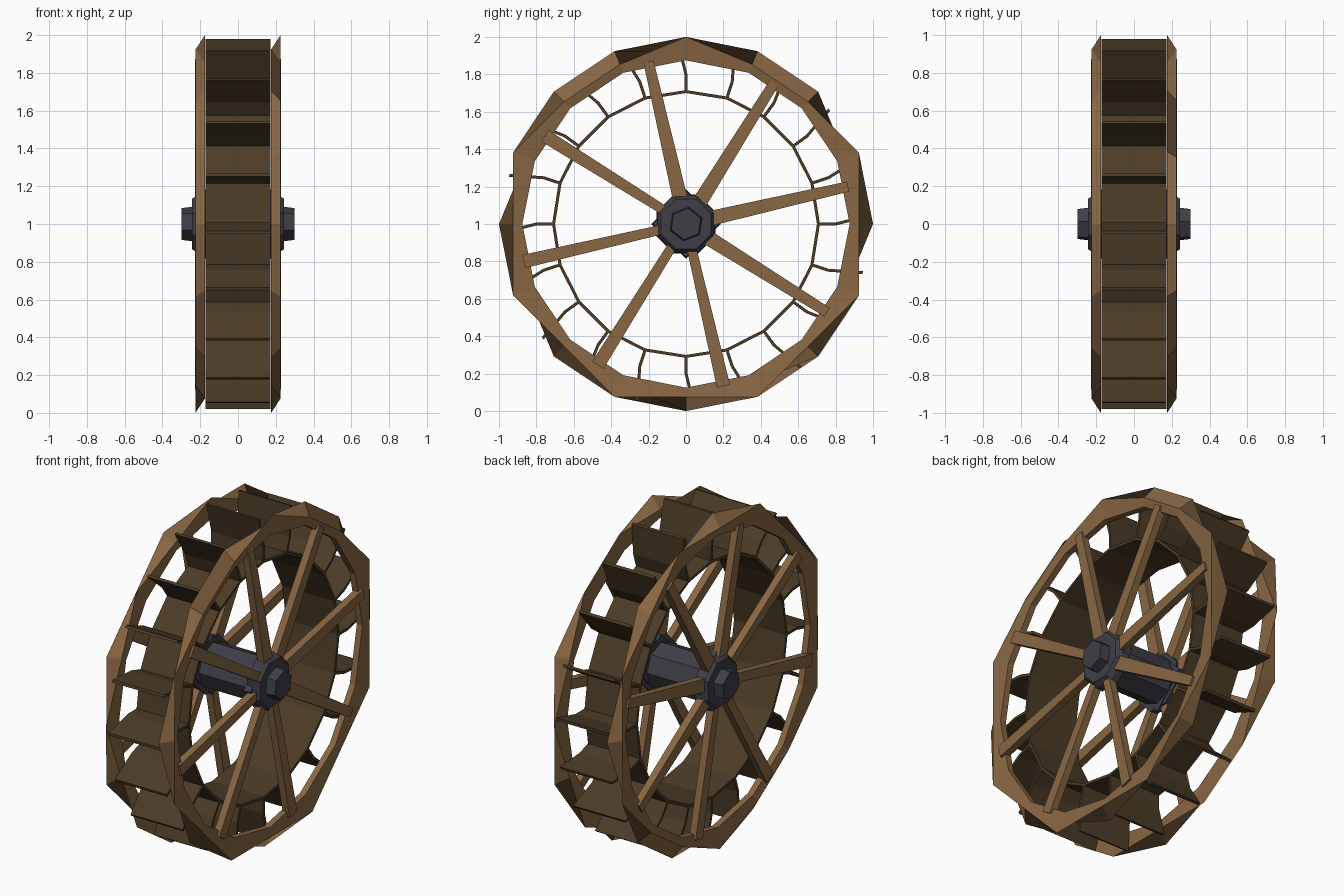
import bpy
import bmesh
from math import sin, cos, radians, pi
from mathutils import Vector

cube = bpy.data.objects.get("Cube")
if cube:
    bpy.data.objects.remove(cube, do_unlink=True)


def material(name, rgb):
    m = bpy.data.materials.new(name)
    m.use_nodes = True
    m.diffuse_color = (*rgb, 1)
    bsdf = m.node_tree.nodes["Principled BSDF"]
    bsdf.inputs["Base Color"].default_value = (*rgb, 1)
    bsdf.inputs["Roughness"].default_value = 0.9
    return m


oak = material("oak brown", (0.25, 0.135, 0.057))
dark_wood = material("dark wet wood", (0.072, 0.045, 0.020))
iron = material("dark iron", (0.049, 0.048, 0.062))


def polar(x, r, a):
    """Point on the wheel: a is measured from the top towards +y."""
    return Vector((x, r * sin(a), 1 + r * cos(a)))


def bridge(bm, loops, ring=False):
    """Skin equal loops of points; ring joins last to first, else ends are capped."""
    rows = [[bm.verts.new(p) for p in loop] for loop in loops]
    n = len(rows[0])
    for i in range(len(rows) if ring else len(rows) - 1):
        a, b = rows[i], rows[(i + 1) % len(rows)]
        for j in range(n):
            k = (j + 1) % n
            bm.faces.new((a[j], a[k], b[k], b[j]))
    if not ring:
        bm.faces.new(rows[0])
        bm.faces.new(rows[-1])


def finish(name, bm, mat):
    bmesh.ops.recalc_face_normals(bm, faces=bm.faces)
    me = bpy.data.meshes.new(name)
    bm.to_mesh(me)
    bm.free()
    me.materials.append(mat)
    ob = bpy.data.objects.new(name, me)
    bpy.context.collection.objects.link(ob)


def prism(name, stations, sides, turn, mat):
    """Prism along the axle from (x, radius) stations."""
    bm = bmesh.new()
    bridge(bm, [[polar(x, r, turn + 2 * pi * i / sides) for i in range(sides)]
                for x, r in stations])
    finish(name, bm, mat)


# Rims: sixteen corners, whose outer tips zigzag between the two faces
def rim(name, side, flipped):
    bm = bmesh.new()
    loops = []
    for i in range(16):
        a = 2 * pi * i / 16
        near = min((i - flipped) % 16, (flipped - i) % 16) <= 1
        tip_outside = (i % 2 == 1) != near
        r_in, r_out = (0.924, 1.0) if tip_outside else (1.0, 0.924)
        loops.append([polar(side * 0.175, 0.875, a), polar(side * 0.175, r_in, a),
                      polar(side * 0.225, r_out, a), polar(side * 0.212, 0.875, a)])
    bridge(bm, loops, ring=True)
    finish(name, bm, oak)


# Spokes: eight tapered bars on each side
def spokes(name, side):
    bm = bmesh.new()
    for i in range(8):
        a = radians(-13 + 45 * i)
        across = Vector((0, cos(a), -sin(a)))
        hub_w, tip_w = (0.08, 0.055) if i < 4 else (0.05, 0.072)
        loops = []
        for r, w, x0, x1 in ((0.12, hub_w, 0.18, 0.225), (0.89, tip_w, 0.185, 0.228)):
            loops.append([polar(side * x, r, a) + across * (s * w / 2)
                          for x, s in ((x0, -1), (x1, -1), (x1, 1), (x0, 1))])
        bridge(bm, loops)
    finish(name, bm, oak)


for label, side, flipped in (("left", 1, 0), ("right", -1, 8)):
    rim(label + "_rim", side, flipped)
    spokes(label + "_spokes", side)
    # Iron hub: flange, bevelled block and end cap
    prism(label + "_hub_flange", [(side * 0.165, 0.185), (side * 0.205, 0.175)], 4, 0, iron)
    prism(label + "_hub_block", [(side * 0.17, 0.17), (side * 0.215, 0.165),
                                 (side * 0.243, 0.145)], 8, pi / 8, iron)
    prism(label + "_axle_cap", [(side * 0.22, 0.095), (side * 0.30, 0.085)], 6, 0.15, iron)

prism("axle", [(-0.19, 0.135), (0.19, 0.135)], 8, 0, iron)

# Drum floor: twenty-sided thin ring
bm = bmesh.new()
bridge(bm, [[polar(x, r, 2 * pi * i / 20)
             for x, r in ((-0.172, 0.70), (-0.172, 0.716), (0.172, 0.716), (0.172, 0.70))]
            for i in range(20)], ring=True)
finish("drum_floor", bm, dark_wood)

# Paddles: slightly bent boards standing on each corner of the drum
bm = bmesh.new()
for i in range(20):
    a = 2 * pi * i / 20
    across = Vector((0, cos(a), -sin(a)))
    loops = []
    for r, bend in ((0.705, 0), (0.80, 0), (0.98, -2.6)):
        loops.append([polar(x, r, a + radians(bend)) + across * (s * 0.008)
                      for x, s in ((-0.172, -1), (0.172, -1), (0.172, 1), (-0.172, 1))])
    bridge(bm, loops)
finish("paddles", bm, dark_wood)
